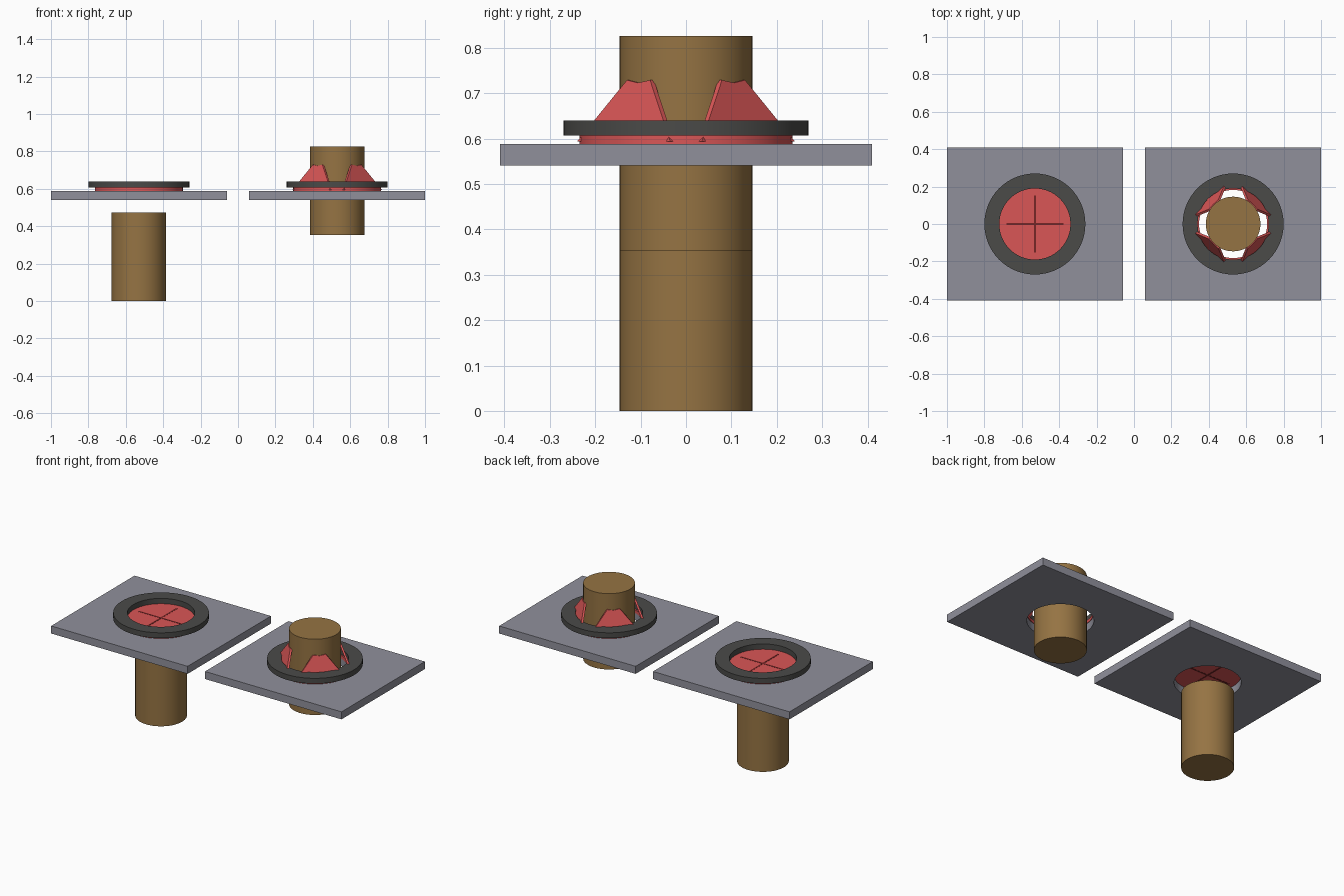
import bpy, bmesh, math
from mathutils import Matrix

old = bpy.data.objects.get("Cube")
if old:
    bpy.data.objects.remove(old, do_unlink=True)


def material(name, *srgb):
    m = bpy.data.materials.new(name)
    m.use_nodes = True
    col = [(c / 255) ** 2.2 for c in srgb] + [1.0]
    m.diffuse_color = col
    m.node_tree.nodes["Principled BSDF"].inputs["Base Color"].default_value = col
    return m


GREY = material("panel grey", 143, 143, 154)
RED = material("rubber red", 217, 87, 87)
SLIT = material("slit dark red", 118, 42, 42)
DARK = material("ring charcoal", 76, 76, 74)
BROWN = material("pipe brown", 148, 115, 69)
SIDES = 64


def finish(bm, name, mat, smooth=False):
    bmesh.ops.recalc_face_normals(bm, faces=bm.faces[:])
    mesh = bpy.data.meshes.new(name)
    bm.to_mesh(mesh)
    bm.free()
    mesh.materials.append(mat)
    obj = bpy.data.objects.new(name, mesh)
    bpy.context.collection.objects.link(obj)
    if smooth:
        bpy.ops.object.select_all(action="DESELECT")
        obj.select_set(True)
        bpy.context.view_layer.objects.active = obj
        bpy.ops.object.shade_smooth_by_angle(angle=math.radians(35))
    return obj


def box(name, mat, x, z0, z1, sx, sy):
    bm = bmesh.new()
    bmesh.ops.create_cube(bm, size=1)
    bmesh.ops.scale(bm, vec=(sx, sy, z1 - z0), verts=bm.verts[:])
    bmesh.ops.translate(bm, vec=(x, 0, (z0 + z1) / 2), verts=bm.verts[:])
    return finish(bm, name, mat)


def cylinder(name, mat, x, r, z0, z1):
    bm = bmesh.new()
    bmesh.ops.create_cone(bm, cap_ends=True, segments=SIDES, radius1=r, radius2=r,
                          depth=z1 - z0, matrix=Matrix.Translation((x, 0, (z0 + z1) / 2)))
    return finish(bm, name, mat, True)


def ring(name, mat, x, r_in, r_out, z0, z1):
    bm = bmesh.new()
    profile = [(r_in, z0), (r_out, z0), (r_out, z1), (r_in, z1)]
    loops = [[bm.verts.new((x + r * math.cos(a), r * math.sin(a), z)) for r, z in profile]
             for a in (math.tau * i / SIDES for i in range(SIDES))]
    for i in range(SIDES):
        a, b = loops[i], loops[(i + 1) % SIDES]
        for j in range(4):
            k = (j + 1) % 4
            bm.faces.new((a[j], b[j], b[k], a[k]))
    return finish(bm, name, mat, True)


def petal(name, x, angle, thick=0.012):
    # tapering flap leaning on the pipe, with a slightly dipped tip
    outline = [(0.194, -0.145, 0.594), (0.194, 0.145, 0.594), (0.148, 0.036, 0.729),
               (0.150, 0.0, 0.723), (0.148, -0.036, 0.729)]
    bm = bmesh.new()
    outer = [bm.verts.new(p) for p in outline]
    inner = [bm.verts.new((u - thick, v, z)) for u, v, z in outline]
    bm.faces.new(outer)
    bm.faces.new(inner[::-1])
    for i in range(5):
        k = (i + 1) % 5
        bm.faces.new((outer[i], inner[i], inner[k], outer[k]))
    place = Matrix.Translation((x, 0, 0)) @ Matrix.Rotation(angle, 4, "Z")
    bmesh.ops.transform(bm, matrix=place, verts=bm.verts[:])
    return finish(bm, name, RED)


# panel with a round opening and a clamping ring, once per side
for side, x in (("right", -0.53), ("left", 0.53)):
    panel = box(side + "_panel", GREY, x, 0.541, 0.588, 0.94, 0.82)
    cutter = cylinder(side + "_hole_cutter", GREY, x, 0.185, 0.5, 0.7)
    cutter.hide_render = True
    cutter.hide_set(True)
    cut = panel.modifiers.new("opening", "BOOLEAN")
    cut.operation = "DIFFERENCE"
    cut.solver = "EXACT"
    cut.object = cutter
    ring(side + "_clamp_ring", DARK, x, 0.19, 0.27, 0.607, 0.64)

# closed membrane with crossed slits, pipe waiting below
cylinder("closed_membrane", RED, -0.53, 0.235, 0.588, 0.607)
box("slit_across", SLIT, -0.53, 0.587, 0.608, 0.305, 0.01)
box("slit_along", SLIT, -0.53, 0.587, 0.608, 0.01, 0.305)
cylinder("lower_pipe", BROWN, -0.53, 0.146, 0.0, 0.473)

# opened membrane with four petals pushed up by the pipe
ring("open_membrane_rim", RED, 0.53, 0.182, 0.235, 0.588, 0.607)
for i in range(4):
    petal("petal_%d" % (i + 1), 0.53, math.pi / 4 + i * math.pi / 2)
cylinder("inserted_pipe", BROWN, 0.53, 0.146, 0.354, 0.826)
